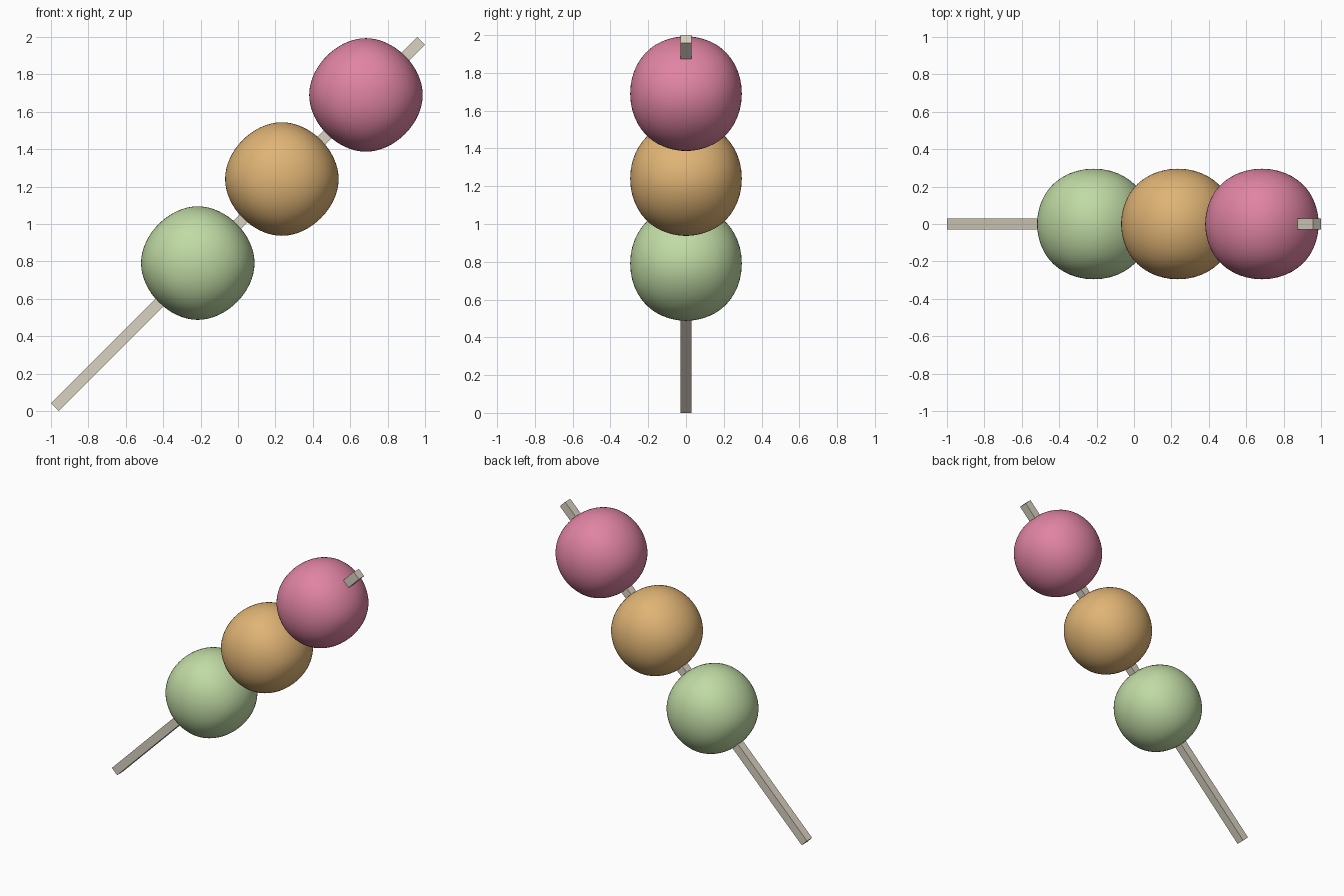
import bpy, math

if "Cube" in bpy.data.objects:
    bpy.data.objects.remove(bpy.data.objects["Cube"])


def srgb(r, g, b):
    lin = lambda c: c / 12.92 if c <= 0.04045 else ((c + 0.055) / 1.055) ** 2.4
    return (lin(r / 255), lin(g / 255), lin(b / 255), 1)


def material(name, rgb):
    m = bpy.data.materials.new(name)
    m.diffuse_color = srgb(*rgb)
    m.use_nodes = True
    m.node_tree.nodes["Principled BSDF"].inputs["Base Color"].default_value = m.diffuse_color
    return m


TILT = math.radians(45)


def tilted_cube(name, loc, scale, mat):
    bpy.ops.mesh.primitive_cube_add(size=2, location=loc, rotation=(0, TILT, 0))
    ob = bpy.context.object
    ob.name = name
    ob.scale = scale
    bpy.ops.object.transform_apply(location=False, rotation=False, scale=True)
    ob.data.materials.append(mat)
    return ob


# square wooden skewer leaning at 45 degrees
tilted_cube("skewer", (0, 0, 1), (0.03, 0.03, 1.384), material("pale wood", (218, 210, 193)))

# three rounded dumplings: cubes smoothed into soft balls
BALLS = [("green_dumpling", (192, 218, 164)),
         ("orange_dumpling", (224, 180, 117)),
         ("pink_dumpling", (224, 132, 162))]
for i, (name, rgb) in enumerate(BALLS):
    x = -0.215 + 0.4495 * i
    ob = tilted_cube(name, (x, 0, x + 1.006), (0.352,) * 3, material(name.replace("_", " "), rgb))
    sub = ob.modifiers.new("round", 'SUBSURF')
    sub.levels = sub.render_levels = 4
    bpy.ops.object.shade_smooth()
